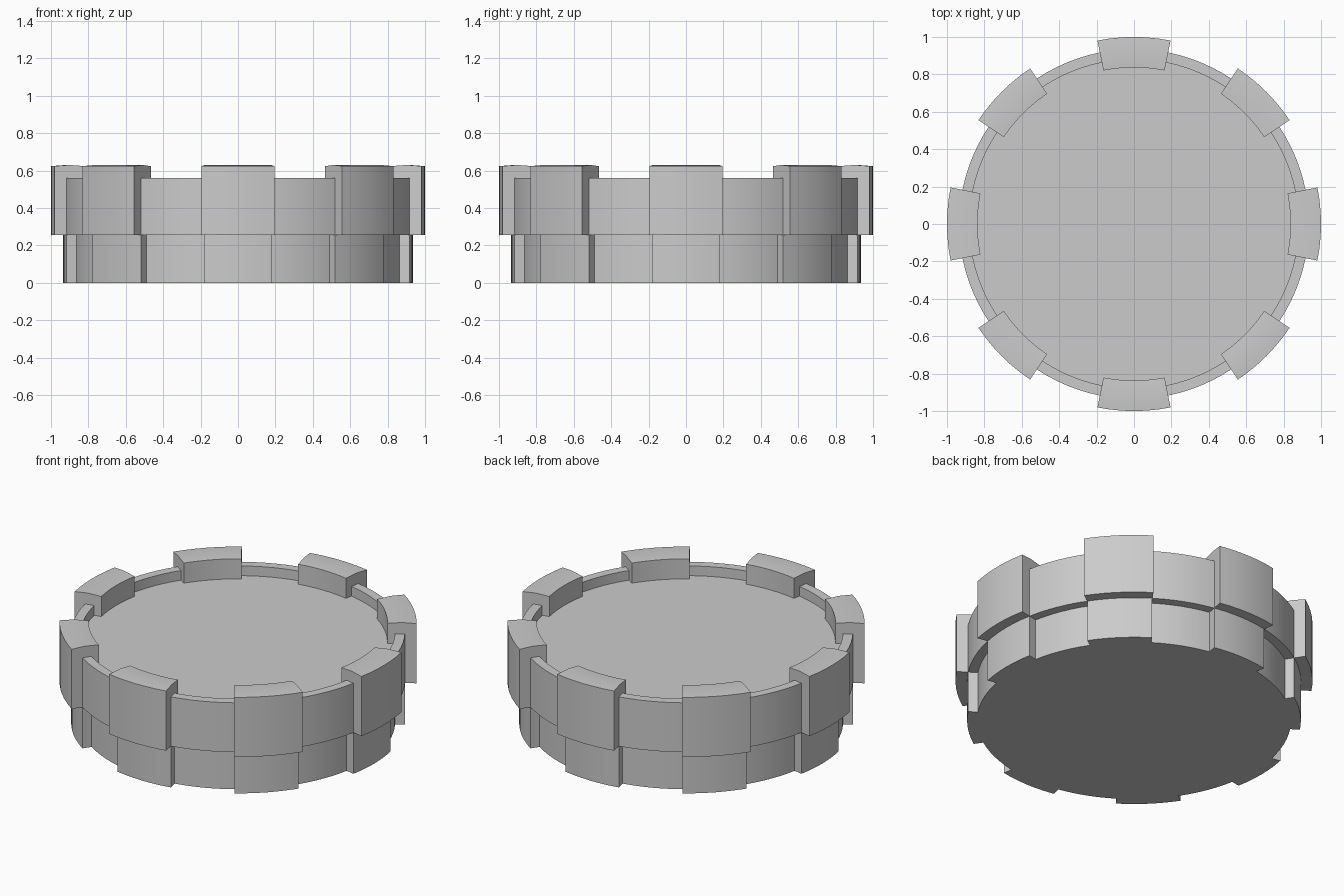
import bpy, bmesh
from math import sin, cos, pi

if "Cube" in bpy.data.objects:
    bpy.data.objects.remove(bpy.data.objects["Cube"])

TABS = 8          # lugs around the rim
SEGS = 6          # steps per lug or gap arc
ARC = pi / TABS   # angle of one lug or one gap

# Cross-sections (radius, height) through a lug and through a gap
lug = [(0, 0), (.88, 0), (.935, 0), (.935, .255), (1, .255), (1, .624),
       (.92, .63), (.837, .624), (.837, .5), (0, .5)]
gap = [(0, 0), (.88, 0), (.88, .255), (.935, .255), (.935, .56),
       (.88, .56), (.88, .5), (.837, .5), (0, .5)]

# End walls of each lug, where it steps out from the gap section
lower_end = [(.88, 0), (.935, 0), (.935, .255), (.88, .255)]
upper_end = [(.935, .255), (1, .255), (1, .624), (.92, .63), (.837, .624),
             (.837, .5), (.88, .5), (.88, .56), (.935, .56)]

bm = bmesh.new()


def section(points, a):
    return [bm.verts.new((r * cos(a), r * sin(a), z)) for r, z in points]


def sweep(points, start):
    rows = [section(points, start + ARC * i / SEGS) for i in range(SEGS + 1)]
    for p, q in zip(rows, rows[1:]):
        for i in range(len(points) - 1):
            bm.faces.new((p[i], q[i], q[i + 1], p[i + 1]))


for k in range(TABS):
    start = 2 * ARC * k - ARC / 2
    sweep(lug, start)
    sweep(gap, start + ARC)
    for a in (start, start + ARC):
        bm.faces.new(section(lower_end, a))
        bm.faces.new(section(upper_end, a))

# Weld into one closed shell
bmesh.ops.remove_doubles(bm, verts=bm.verts, dist=1e-4)
bmesh.ops.recalc_face_normals(bm, faces=bm.faces)

mesh = bpy.data.meshes.new("notched_cap")
bm.to_mesh(mesh)
bm.free()
cap = bpy.data.objects.new("notched_cap", mesh)
bpy.context.collection.objects.link(cap)
bpy.context.view_layer.objects.active = cap
cap.select_set(True)
bpy.ops.object.shade_smooth_by_angle(angle=pi / 6)
